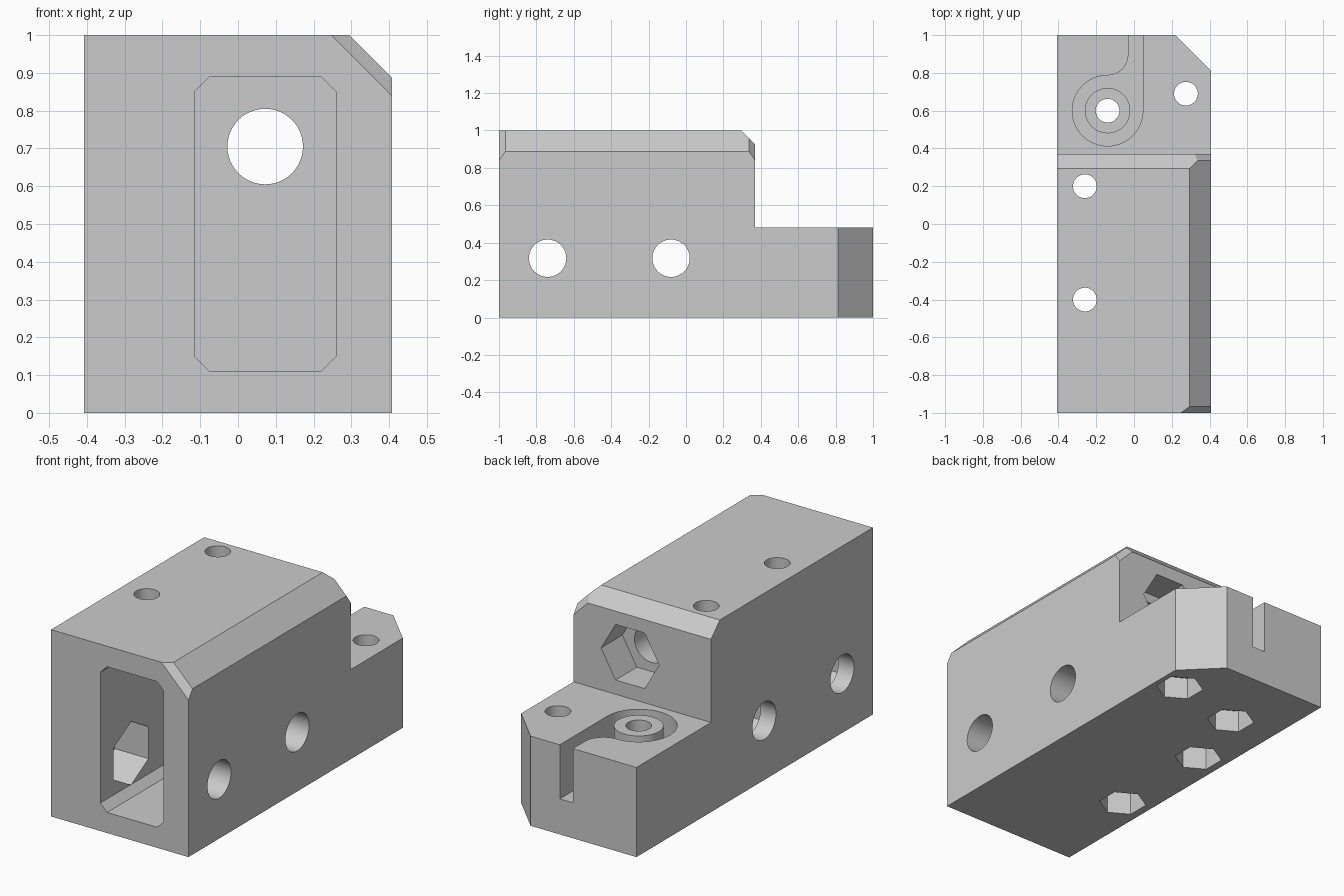
import bpy, bmesh
from math import cos, sin, radians, sqrt
from mathutils import Vector

old = bpy.data.objects.get("Cube")
if old:
    bpy.data.objects.remove(old, do_unlink=True)

HALF = 0.407   # half width of the block
STEP = 0.48    # height of the rear step
BACK = 0.37    # rear face of the tall part


def arc(cu, cv, r, start, end, n):
    return [(cu + r * cos(radians(start + (end - start) * i / n)),
             cv + r * sin(radians(start + (end - start) * i / n))) for i in range(n + 1)]


def ring(cu, cv, r, sides=48, turn=0):
    return arc(cu, cv, r, turn, turn + 360, sides)[:-1]


def add_object(name, bm):
    bmesh.ops.recalc_face_normals(bm, faces=bm.faces[:])
    mesh = bpy.data.meshes.new(name)
    bm.to_mesh(mesh)
    bm.free()
    ob = bpy.data.objects.new(name, mesh)
    bpy.context.collection.objects.link(ob)
    return ob


def prism(name, outline, axis, lo, hi):
    """Extrude a 2D outline along one axis."""
    place = {"x": lambda u, v, w: (w, u, v),
             "y": lambda u, v, w: (u, w, v),
             "z": lambda u, v, w: (u, v, w)}[axis]
    bm = bmesh.new()
    a = [bm.verts.new(place(u, v, lo)) for u, v in outline]
    b = [bm.verts.new(place(u, v, hi)) for u, v in outline]
    bm.faces.new(a)
    bm.faces.new(b)
    n = len(a)
    for i in range(n):
        j = (i + 1) % n
        bm.faces.new((a[i], a[j], b[j], b[i]))
    return add_object(name, bm)


def combine(tool, operation="DIFFERENCE"):
    """Apply a boolean to the block, then drop the tool."""
    mod = block.modifiers.new("combine", "BOOLEAN")
    mod.operation, mod.solver, mod.object = operation, "EXACT", tool
    bpy.context.view_layer.objects.active = block
    bpy.ops.object.modifier_apply(modifier=mod.name)
    bpy.data.objects.remove(tool, do_unlink=True)


def trim(point, normal, size):
    """Cut away everything beyond a plane, within a box of the given size."""
    normal = Vector(normal).normalized()
    bm = bmesh.new()
    bmesh.ops.create_cube(bm, size=size)
    bmesh.ops.rotate(bm, verts=bm.verts, matrix=normal.to_track_quat("Z", "Y").to_matrix())
    bmesh.ops.translate(bm, verts=bm.verts, vec=Vector(point) + normal * size / 2)
    combine(add_object("trim_box", bm))


# Stepped block with a sloped rear top edge
side = [(-1, 0), (1, 0), (1, STEP), (BACK, STEP), (BACK, 0.925), (0.295, 1), (-1, 1)]
block = prism("mounting_block", side, "x", -HALF, HALF)

# Chamfers: long top edge, its two ends, rear upright corner
trim((0.295, -0.3, 1), (1, 0, 1), 4)
trim((0.33, -1, 0.917), (1, -sqrt(2), 1), 0.6)
trim((0.36, BACK, 0.887), (1, sqrt(2), 1), 0.4)
trim((0.31, 0.91, 0.3), (1, 1, 0), 1.6)

# Front pocket with cut corners
x0, x1, z0, z1, c = -0.115, 0.26, 0.11, 0.89, 0.04
pocket = [(x0 + c, z0), (x1 - c, z0), (x1, z0 + c), (x1, z1 - c),
          (x1 - c, z1), (x0 + c, z1), (x0, z1 - c), (x0, z0 + c)]
combine(prism("pocket", pocket, "y", -1.1, 0.075))

# Groove round the rear boss, running out through the back
bx, by = -0.14, 0.6
groove = [(0.047, 1.1)] + arc(bx, by, 0.187, 0, -270, 48)
groove += arc(bx, by + 0.297, 0.11, -90, 0, 16)[1:] + [(-0.03, 1.1)]
combine(prism("groove", groove, "z", 0.19, 0.7))
combine(prism("boss", ring(bx, by, 0.12), "z", 0.15, STEP), "UNION")

# Upright screw holes with nut recesses underneath
for x, y, depth in ((-0.26, 0.2, 0.18), (-0.26, -0.4, 0.18), (bx, by, 0.12), (0.275, 0.69, 0.12)):
    combine(prism("screw_hole", ring(x, y, 0.063, 32), "z", -0.1, 1.1))
    combine(prism("nut_recess", ring(x, y, 0.12, 6, 30), "z", -0.1, depth))

# Side bolt holes with nut recesses inside the pocket
for y in (-0.74, -0.08):
    combine(prism("bolt_hole", ring(y, 0.317, 0.1), "x", -0.6, 0.6))
    combine(prism("nut_recess", ring(y, 0.317, 0.17, 6, 30), "x", -0.315, 0))

# Lengthwise bolt hole with a nut recess in the rear face
combine(prism("bolt_hole", ring(0.072, 0.705, 0.1), "y", 0, 0.6))
combine(prism("nut_recess", ring(0.072, 0.705, 0.172, 6), "y", BACK - 0.18, 0.6))

# Plain grey material
grey = bpy.data.materials.new("plain_grey")
grey.use_nodes = True
colour = (0.6, 0.6, 0.6, 1)
grey.diffuse_color = colour
grey.node_tree.nodes["Principled BSDF"].inputs["Base Color"].default_value = colour
block.data.materials.clear()
block.data.materials.append(grey)

bpy.ops.object.select_all(action="DESELECT")
block.select_set(True)
bpy.context.view_layer.objects.active = block
bpy.ops.object.shade_smooth_by_angle(angle=radians(25))
